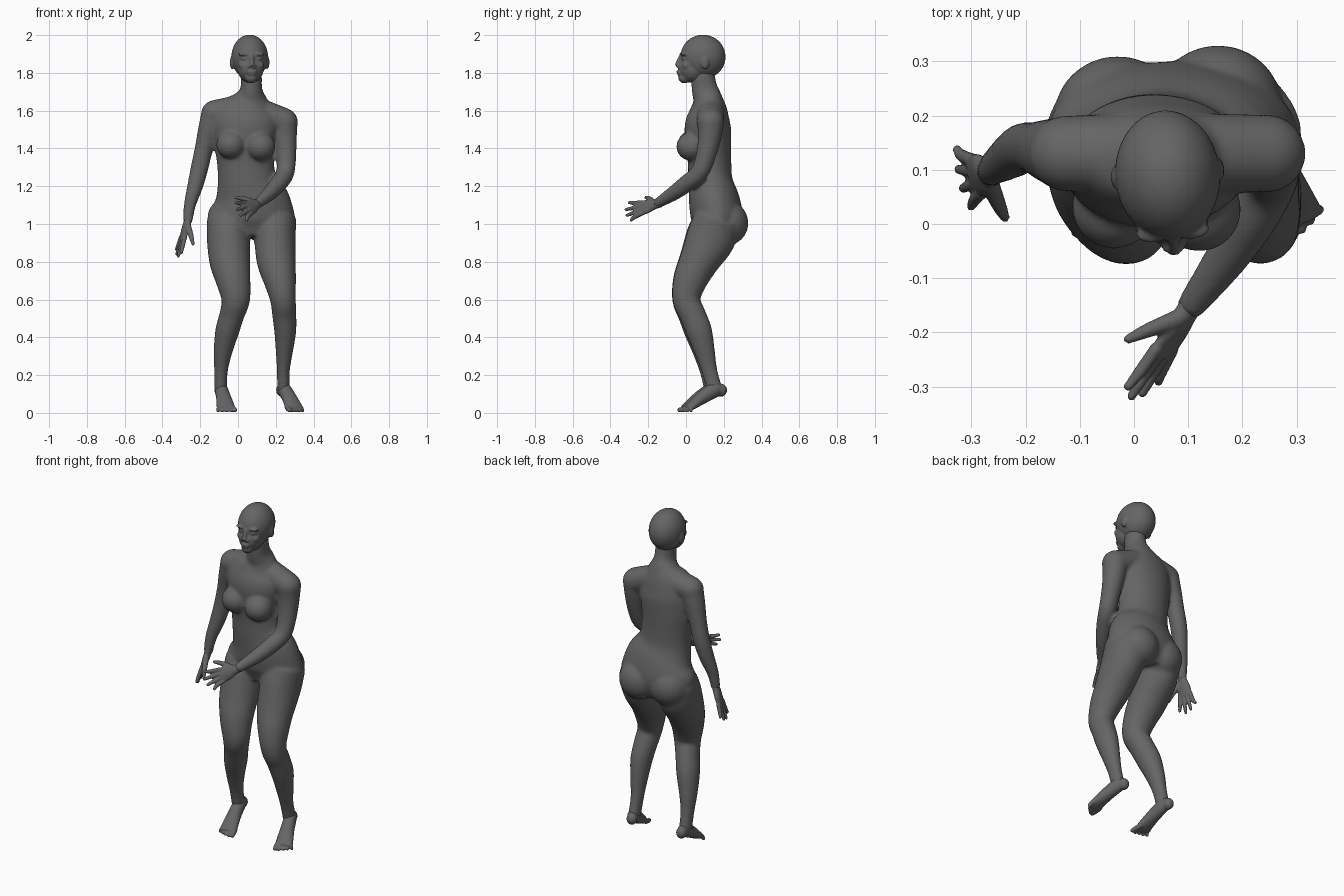
import bpy, bmesh, math
from mathutils import Vector, Matrix

cube = bpy.data.objects.get("Cube")
if cube:
    bpy.data.objects.remove(cube, do_unlink=True)

grey = bpy.data.materials.new("plain_grey")
grey.use_nodes = True
grey.diffuse_color = (0.13, 0.13, 0.13, 1)
grey.node_tree.nodes["Principled BSDF"].inputs["Base Color"].default_value = grey.diffuse_color


def spline(rings, steps=4):
    """Smooth in-between rings through the given ones."""
    rows = [Vector(r if len(r) == 5 else (*r, r[3])) for r in rings]
    out = []
    for i in range(len(rows) - 1):
        a, b, c, d = rows[max(i - 1, 0)], rows[i], rows[i + 1], rows[min(i + 2, len(rows) - 1)]
        for k in range(steps):
            t = k / steps
            out.append(b + (c - a) * t / 2 + (a * 2 - b * 5 + c * 4 - d) * t * t / 2
                       + (b * 3 - a - c * 3 + d) * t ** 3 / 2)
    return out + [rows[-1]]


def loft(bm, rings, side=(1, 0, 0), matrix=Matrix(), seg=24):
    """Closed tube of oval rings: x, y, z, half width, half depth."""
    rows, side, loops = spline(rings), Vector(side), []
    for i, r in enumerate(rows):
        t = (rows[min(i + 1, len(rows) - 1)].xyz - rows[max(i - 1, 0)].xyz).normalized()
        u = (side - t * side.dot(t)).normalized()
        v = t.cross(u)
        angles = [math.tau * k / seg for k in range(seg)]
        loops.append([bm.verts.new(matrix @ (r.xyz + u * r[3] * math.cos(a) + v * r[4] * math.sin(a)))
                      for a in angles])
    for low, high in zip(loops, loops[1:]):
        for k in range(seg):
            j = (k + 1) % seg
            bm.faces.new((low[k], low[j], high[j], high[k]))
    bm.faces.new(loops[0][::-1])
    bm.faces.new(loops[-1])


def ball(bm, centre, radii, matrix=Matrix()):
    place = matrix @ Matrix.Translation(centre) @ Matrix.Diagonal((*radii, 1))
    bmesh.ops.create_uvsphere(bm, u_segments=32, v_segments=20, radius=1, matrix=place)


def digit(bm, points, side, matrix=Matrix()):
    """Finger or toe with a round tip."""
    loft(bm, points, side, matrix, 12)
    ball(bm, points[-1][:3], [points[-1][3]] * 3, matrix)


def skin(name, bm, voxel, smoothing):
    """Fuse the overlapping forms into one smooth surface."""
    bmesh.ops.recalc_face_normals(bm, faces=bm.faces)
    mesh = bpy.data.meshes.new(name)
    bm.to_mesh(mesh)
    bm.free()
    mesh.materials.append(grey)
    obj = bpy.data.objects.new(name, mesh)
    bpy.context.collection.objects.link(obj)
    fuse = obj.modifiers.new("fuse", "REMESH")
    fuse.mode = "VOXEL"
    fuse.voxel_size = voxel
    fuse.use_smooth_shade = True
    soft = obj.modifiers.new("soften", "SMOOTH")
    soft.iterations = smoothing
    bpy.ops.object.select_all(action="DESELECT")
    obj.select_set(True)
    bpy.context.view_layer.objects.active = obj
    for m in ("fuse", "soften"):
        bpy.ops.object.modifier_apply(modifier=m)
    bpy.ops.object.shade_smooth()


# Torso and neck
bm = bmesh.new()
loft(bm, [(.07, .16, .93, .16, .1), (.07, .165, 1.02, .23, .135), (.07, .15, 1.12, .207, .135),
          (.05, .13, 1.22, .16, .118), (.04, .125, 1.32, .15, .115), (.035, .12, 1.42, .16, .12),
          (.04, .115, 1.52, .175, .122), (.05, .12, 1.6, .16, .1), (.065, .115, 1.66, .1, .078),
          (.07, .1, 1.71, .06, .07), (.07, .09, 1.78, .056, .063), (.065, .09, 1.85, .055, .06)], seg=40)
# Shoulder span
loft(bm, [(-.13, .13, 1.585, .07), (.05, .13, 1.605, .075), (.25, .13, 1.54, .072)], (0, 1, 0))
# Chest and seat
for x, y, z in ((-.037, .032, 1.42), (.12, .027, 1.41)):
    ball(bm, (x, y, z), (.078, .078, .075))
for x, y in ((-.03, .197), (.155, .217)):
    ball(bm, (x, y, 1.005), (.118, .113, .118))
# Right arm
loft(bm, [(-.125, .13, 1.585, .069), (-.152, .135, 1.5, .06), (-.18, .14, 1.4, .049),
          (-.203, .14, 1.3, .047), (-.227, .125, 1.2, .042), (-.255, .105, 1.1, .032),
          (-.266, .094, 1.01, .025)])
ball(bm, (-.125, .13, 1.585), (.07, .07, .07))
# Left arm
loft(bm, [(.245, .13, 1.54, .072), (.25, .125, 1.46, .062), (.255, .105, 1.36, .053),
          (.25, .07, 1.27, .048), (.215, .005, 1.215, .046), (.165, -.07, 1.16, .039),
          (.1, -.158, 1.105, .026)])
ball(bm, (.245, .13, 1.54), (.072, .072, .072))
# Right leg
loft(bm, [(-.05, .16, 1.02, .115, .12), (-.05, .125, .92, .115, .13), (-.043, .065, .8, .108, .105),
          (-.025, .02, .7, .092, .09), (-.012, .002, .6, .076, .075), (-.032, .03, .52, .066, .072),
          (-.058, .062, .43, .063, .071), (-.08, .092, .32, .049, .055), (-.09, .115, .22, .036, .042),
          (-.092, .138, .12, .034, .042)])
# Left leg
loft(bm, [(.19, .165, 1.02, .12, .125), (.195, .13, .92, .11, .13), (.203, .068, .8, .103, .105),
          (.222, .022, .7, .086, .09), (.238, .002, .6, .068, .074), (.245, .035, .52, .064, .07),
          (.25, .07, .43, .058, .069), (.245, .1, .32, .045, .054), (.24, .125, .22, .034, .042),
          (.24, .152, .12, .033, .042)])
skin("body", bm, .009, 8)

# Head, in its own frame with the face turned slightly
bm = bmesh.new()
turn = Matrix.Translation((.062, .09, 1.885)) @ Matrix.Rotation(math.radians(5), 4, "Z")
ball(bm, (0, 0, 0), (.097, .12, .117), turn)
ball(bm, (0, -.055, -.06), (.07, .075, .078), turn)
ball(bm, (0, -.098, -.11), (.034, .034, .03), turn)
loft(bm, [(0, -.116, .01, .009), (0, -.131, -.025, .011), (0, -.14, -.048, .016, .012)], matrix=turn, seg=12)
for y, z in ((-.13, -.078), (-.127, -.09)):
    ball(bm, (0, y, z), (.026, .011, .008), turn)
for s in (-1, 1):
    ball(bm, (s * .037, -.104, .014), (.032, .018, .01), turn)
    ball(bm, (s * .036, -.101, -.01), (.019, .015, .011), turn)
    ball(bm, (s * .042, -.09, -.045), (.026, .025, .024), turn)
    ball(bm, (s * .014, -.13, -.052), (.009, .012, .009), turn)
    ball(bm, (s * .094, .003, -.03), (.011, .022, .036), turn)
skin("head", bm, .0055, 4)


def hand(name, wrist, ahead, across, thumb):
    """Palm, four spread fingers and a thumb ending at the given point."""
    bm = bmesh.new()
    w, d = Vector(wrist), Vector(ahead).normalized()
    s = Vector(across)
    s = (s - d * s.dot(d)).normalized()
    at = lambda f, c: tuple(w + d * f + s * c)
    loft(bm, [(*at(-.03, 0), .024, .022), (*at(.01, 0), .027, .02), (*at(.05, 0), .04, .018),
              (*at(.1, 0), .042, .013)], s)
    for i, length in enumerate((.18, .2, .192, .165)):
        base, tip = .032 - .021 * i, .053 - .036 * i
        digit(bm, [(*at(.085, base), .0125), (*at(.14, (base + tip) / 2), .0115),
                   (*at(length - .008, tip), .0085)], s)
    end = Vector(thumb)
    root = Vector(at(.02, .015))
    mid = root.lerp(end, .55) + s * .006
    digit(bm, [(*root, .018), (*mid, .014), (*end, .009)], d)
    skin(name, bm, .0045, 2)


hand("right_hand", (-.266, .094, 1.015), (-.055, -.012, -.185), (.3, -1, 0), (-.238, .012, .895))
hand("left_hand", (.1, -.158, 1.105), (-.1, -.165, -.045), (-.4, .1, .9), (-.01, -.212, 1.14))


def foot(name, heel, yaw, inner):
    """Raised heel, sloping sole and five toes; inner is the big-toe side."""
    bm = bmesh.new()
    m = Matrix.Translation((*heel, 0)) @ Matrix.Rotation(math.radians(yaw), 4, "Z")
    ball(bm, (0, -.028, .12), (.03, .032, .034), m)
    loft(bm, [(0, -.015, .12, .022, .025), (0, -.06, .122, .034, .04), (0, -.13, .085, .039, .036),
              (0, -.195, .04, .048, .024), (0, -.225, .024, .046, .015)], matrix=m)
    for i, reach in enumerate((.257, .256, .248, .238, .226)):
        x, r = inner * (.037 - .0195 * i), (.0145 if i == 0 else .0105)
        digit(bm, [(x * .9, -.19, .034, r), (x, -.215, .024, r), (x * 1.1, .01 - reach, r + .001, r * .9)],
              (1, 0, 0), m)
    skin(name, bm, .005, 3)


foot("right_foot", (-.1, .205), 10, 1)
foot("left_foot", (.222, .212), 21, -1)
